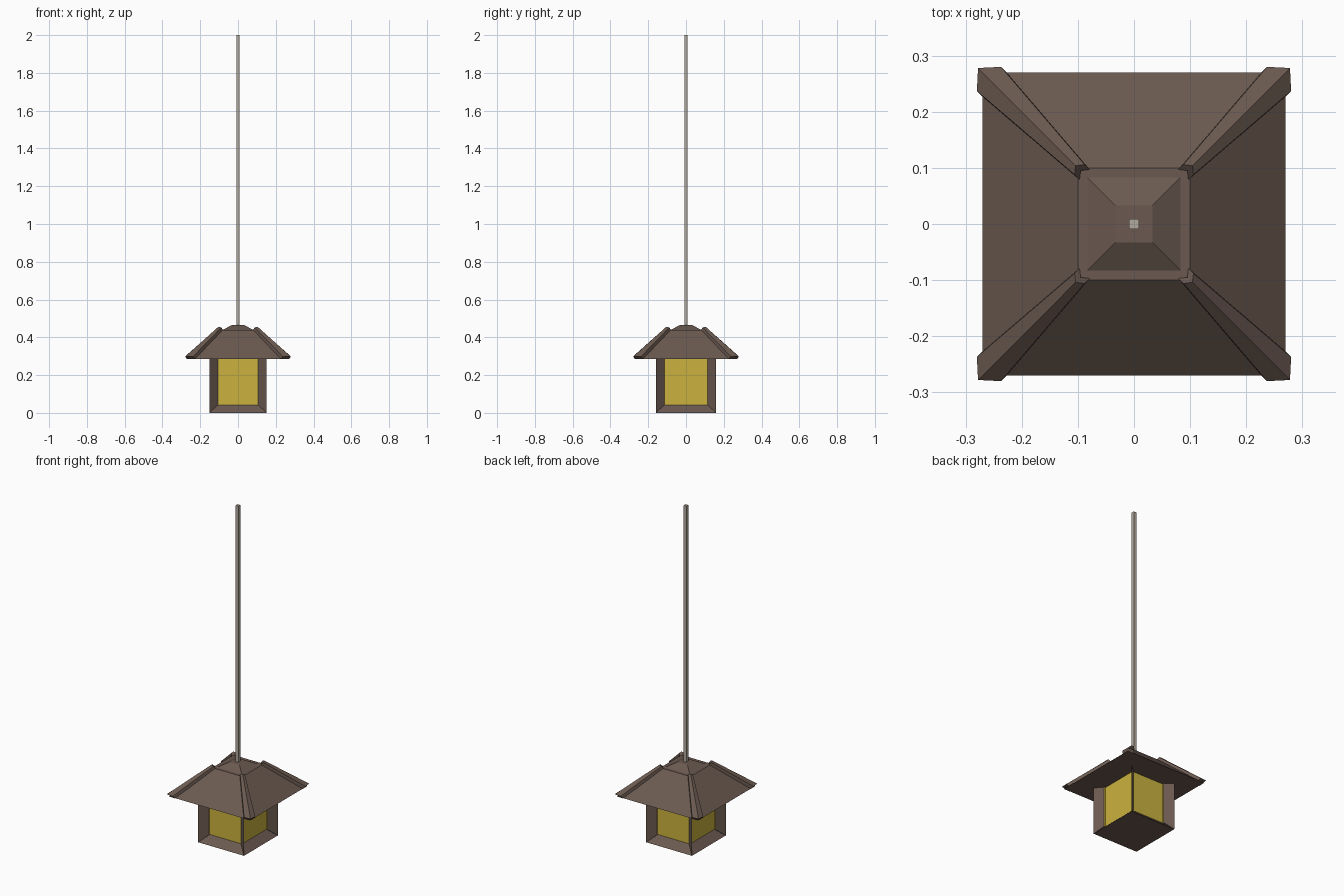
import bpy, bmesh
from mathutils import Vector

if "Cube" in bpy.data.objects:
    bpy.data.objects.remove(bpy.data.objects["Cube"])


def material(name, color):
    m = bpy.data.materials.new(name)
    m.diffuse_color = (*color, 1)
    m.use_nodes = True
    m.node_tree.nodes["Principled BSDF"].inputs["Base Color"].default_value = m.diffuse_color
    return m


wood = material("dark_wood", (0.145, 0.10, 0.08))
glass = material("yellow_glass", (0.60, 0.45, 0.05))
metal = material("pale_metal", (0.45, 0.40, 0.34))


def finish(name, bm, *mats):
    bmesh.ops.recalc_face_normals(bm, faces=bm.faces)
    me = bpy.data.meshes.new(name)
    bm.to_mesh(me)
    bm.free()
    for m in mats:
        me.materials.append(m)
    ob = bpy.data.objects.new(name, me)
    bpy.context.collection.objects.link(ob)
    return ob


def loft(bm, rings):
    """Closed solid through rings with equal point counts."""
    vs = [[bm.verts.new(p) for p in ring] for ring in rings]
    n = len(vs[0])
    for a, b in zip(vs, vs[1:]):
        for i in range(n):
            j = (i + 1) % n
            bm.faces.new((a[i], a[j], b[j], b[i]))
    bm.faces.new(vs[0][::-1])
    bm.faces.new(vs[-1])


def square(hx, hy, z):
    return [(-hx, -hy, z), (hx, -hy, z), (hx, hy, z), (-hx, hy, z)]


# Lantern body: box with bevelled recesses ending in glass panes
bm = bmesh.new()
loft(bm, [square(0.152, 0.16, 0.005), square(0.152, 0.16, 0.34)])
bmesh.ops.recalc_face_normals(bm, faces=bm.faces)
sides = [f for f in bm.faces if abs(f.normal.z) < 0.5]
bmesh.ops.inset_individual(bm, faces=sides, thickness=0.052, depth=-0.045)
for f in sides:
    f.material_index = 1
for v in bm.verts:
    if v.co.z < 0.01:
        v.co.z = 0
finish("lantern_body", bm, wood, glass)

# Hipped roof with flat underside
bm = bmesh.new()
loft(bm, [square(0.27, 0.27, 0.286), square(0.10, 0.10, 0.438)])
finish("roof", bm, wood)

# Low cap on top of the roof
bm = bmesh.new()
loft(bm, [square(0.088, 0.088, 0.435), square(0.033, 0.033, 0.465)])
finish("roof_cap", bm, wood)

# Tapered folded ridge strips on the four hips
outer = [(0.237, 0.28, 0.299), (0.278, 0.278, 0.299), (0.28, 0.237, 0.299)]
inner = [(0.088, 0.106, 0.452), (0.104, 0.104, 0.456), (0.106, 0.088, 0.452)]
drop = Vector((-0.009, -0.009, -0.014))
for name, sx, sy in (("front_left", -1, -1), ("front_right", 1, -1),
                     ("back_left", -1, 1), ("back_right", 1, 1)):
    rings = []
    for top in (outer, inner):
        pts = [Vector(p) for p in top]
        pts += [p + drop for p in reversed(pts)]
        rings.append([(p.x * sx, p.y * sy, p.z) for p in pts])
    bm = bmesh.new()
    loft(bm, rings)
    finish("ridge_" + name, bm, wood)

# Hanging rod
bm = bmesh.new()
loft(bm, [square(0.009, 0.009, 0.46), square(0.009, 0.009, 2.0)])
finish("hanging_rod", bm, metal)
